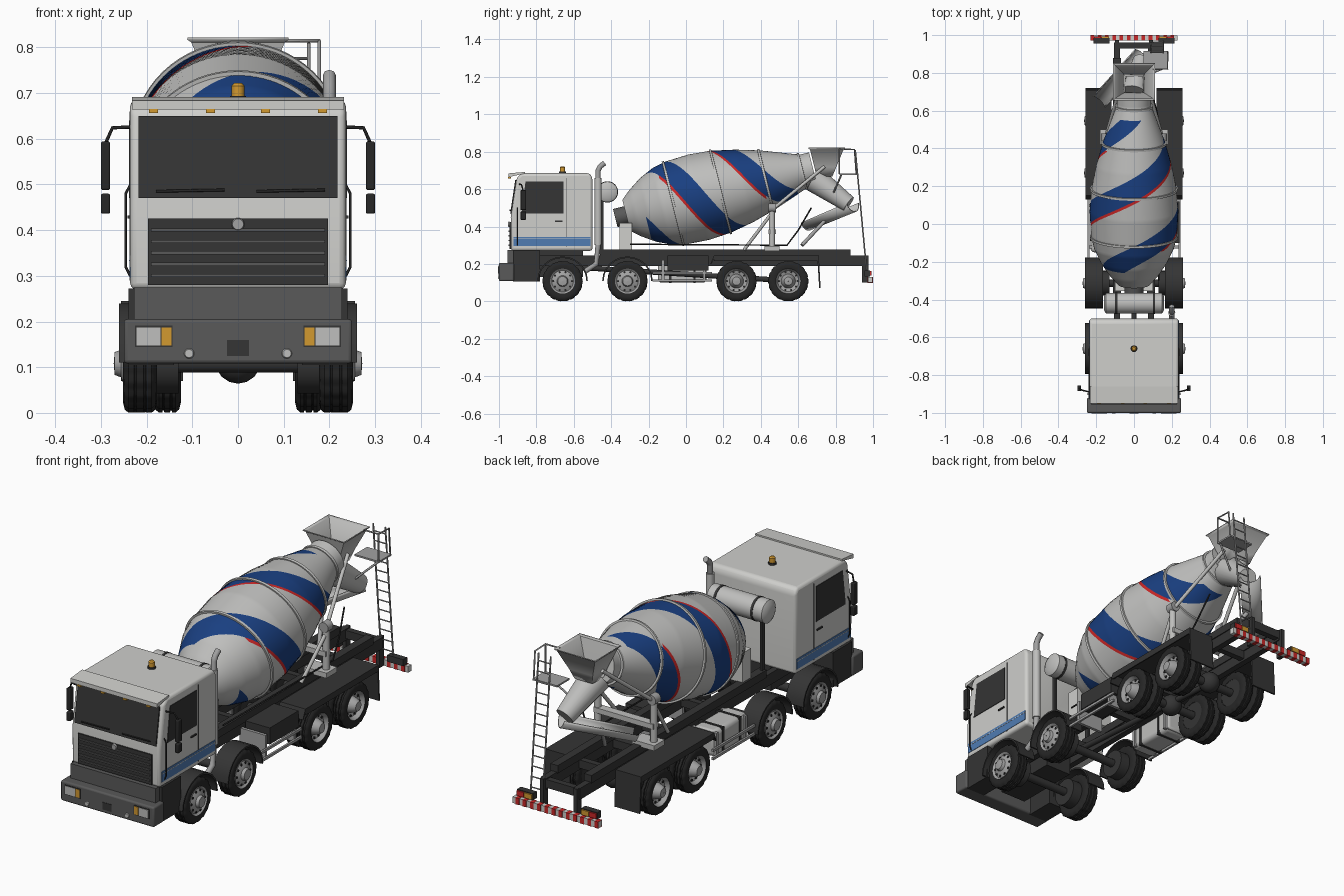
import bpy, bmesh
from math import sin, cos, pi, tau, radians
from mathutils import Vector

cube = bpy.data.objects.get("Cube")
if cube:
    bpy.data.objects.remove(cube)


def paint(name, r, g, b):
    m = bpy.data.materials.new(name)
    m.use_nodes = True
    m.diffuse_color = (r, g, b, 1)
    m.node_tree.nodes["Principled BSDF"].inputs["Base Color"].default_value = (r, g, b, 1)
    return m


white = paint("cab white", .62, .62, .6)
pale = paint("drum grey", .52, .52, .51)
steel = paint("steel", .36, .36, .36)
grey = paint("bumper grey", .1, .1, .1)
dark = paint("chassis black", .035, .035, .035)
rubber = paint("rubber", .02, .02, .02)
navy = paint("navy blue", .01, .05, .22)
sky = paint("stripe blue", .08, .2, .45)
red = paint("red", .6, .02, .02)
amber = paint("amber", .65, .32, .03)


def finish(name, bm, *mats, bevel=0, shell=0):
    bmesh.ops.recalc_face_normals(bm, faces=bm.faces[:])
    me = bpy.data.meshes.new(name)
    bm.to_mesh(me)
    bm.free()
    ob = bpy.data.objects.new(name, me)
    bpy.context.collection.objects.link(ob)
    for m in mats:
        me.materials.append(m)
    if shell:
        ob.modifiers.new("shell", "SOLIDIFY").thickness = shell
    if bevel:
        mod = ob.modifiers.new("bevel", "BEVEL")
        mod.width, mod.segments, mod.limit_method = bevel, 3, "ANGLE"
    return ob


def skin(bm, rows, wrap=True, cap=False):
    """Join rows of points with quads."""
    rows = [[bm.verts.new(p) for p in row] for row in rows]
    n = len(rows[0])
    for a, b in zip(rows, rows[1:]):
        for i in range(n if wrap else n - 1):
            j = (i + 1) % n
            bm.faces.new((a[i], a[j], b[j], b[i]))
    if cap:
        bm.faces.new(rows[0])
        bm.faces.new(rows[-1])


def prism(name, outline, x0, x1, mat, bevel=0):
    """Extrude a (y, z) outline across x."""
    bm = bmesh.new()
    skin(bm, [[(x, y, z) for y, z in outline] for x in (x0, x1)], cap=True)
    return finish(name, bm, mat, bevel=bevel)


def box(name, x0, x1, y0, y1, z0, z1, mat, bevel=0):
    return prism(name, [(y0, z0), (y1, z0), (y1, z1), (y0, z1)], x0, x1, mat, bevel)


def lathe(name, profile, origin, axis, mat, segs=24, lug=0, cap=True, start=0, sweep=tau, shell=0):
    """Spin (distance along axis, radius) points around an axis."""
    q = Vector(axis).to_track_quat("Z", "Y")
    whole = sweep == tau
    rows = []
    for t, r in profile:
        row = []
        for i in range(segs if whole else segs + 1):
            a = start + sweep * i / segs
            k = r * (1 - lug * (i // 2 % 2)) if r > .1 else r
            row.append(Vector(origin) + q @ Vector((k * cos(a), k * sin(a), t)))
        rows.append(row)
    bm = bmesh.new()
    skin(bm, rows, whole, cap and whole)
    return finish(name, bm, mat, shell=shell)


def rod(name, a, b, r, mat, end=None, segs=12):
    d = Vector(b) - Vector(a)
    return lathe(name, [(0, r), (d.length, end or r)], a, d, mat, segs)


def pipe(name, points, r, mat):
    c = bpy.data.curves.new(name, "CURVE")
    c.dimensions, c.bevel_depth, c.bevel_resolution, c.use_fill_caps = "3D", r, 2, True
    s = c.splines.new("POLY")
    s.points.add(len(points) - 1)
    for p, co in zip(s.points, points):
        p.co = (*co, 1)
    c.materials.append(mat)
    bpy.context.collection.objects.link(bpy.data.objects.new(name, c))


# Cab shell, visor, windscreen and grille
prism("cab", [(-.935, .27), (-.937, .45), (-.905, .66), (-.88, .685), (-.515, .685), (-.5, .66), (-.5, .27)],
      -.236, .236, white, .014)
prism("sun_visor", [(-.95, .664), (-.86, .684), (-.86, .692), (-.95, .684)], -.232, .232, white)
prism("windscreen", [(-.94, .47), (-.913, .65), (-.905, .65), (-.93, .47)], -.218, .218, dark)
box("grille", -.197, .197, -.943, -.93, .28, .425, dark)
for i in range(5):
    z = .297 + i * .025
    box("grille_slat", -.19, .19, -.949, -.94, z, z + .007, grey)
lathe("grille_disc", [(0, .014), (.008, .012)], (0, -.943, .413), (0, -1, 0), steel)
for x in (-.185, -.06, .06, .185):
    box("marker_lamp", x - .01, x + .01, -.953, -.935, .657, .665, amber)
for x in (-.18, .04):
    rod("wiper", (x, -.942, .485), (x + .15, -.942, .488), .003, rubber)
lathe("beacon_base", [(0, .018), (.01, .018)], (0, -.66, .684), (0, 0, 1), dark)
lathe("beacon", [(0, .014), (.022, .014), (.028, .008)], (0, -.66, .694), (0, 0, 1), amber)

# Bumper
box("bumper_top", -.228, .228, -.955, -.9, .2, .275, grey)
box("bumper", -.25, .25, -1, -.92, .108, .205, grey, .008)
box("tow_plate", -.024, .024, -1.002, -.99, .125, .16, dark)

for s in (1, -1):
    # Lamps
    box("lamp_frame", s * .143, s * .226, -1.002, -.99, .144, .191, dark)
    box("turn_lamp", s * .146, s * .168, -1.004, -.99, .148, .187, amber)
    box("headlamp", s * .17, s * .222, -1.004, -.99, .148, .187, pale)
    lathe("fog_lamp", [(0, .011), (.004, .009)], (s * .107, -1, .13), (0, -1, 0), pale)
    # Cab side
    prism("side_window", [(-.88, .47), (-.858, .64), (-.655, .64), (-.655, .47)], s * .23, s * .239, dark)
    box("side_stripe", s * .23, s * .238, -.922, -.51, .295, .345, sky)
    box("stripe_line", s * .23, s * .239, -.922, -.51, .332, .335, white)
    box("door_seam", s * .23, s * .2375, -.642, -.639, .29, .66, grey)
    box("door_handle", s * .23, s * .242, -.7, -.66, .425, .432, dark)
    pipe("grab_rail", [(s * .235, -.9, .5), (s * .246, -.9, .48), (s * .246, -.9, .32), (s * .236, -.9, .3)],
         .003, rubber)
    pipe("mirror_arm", [(s * .232, -.89, .626), (s * .275, -.88, .624), (s * .29, -.87, .59)], .004, rubber)
    box("mirror", s * .28, s * .3, -.885, -.855, .488, .594, rubber, .004)
    box("lower_mirror", s * .28, s * .3, -.885, -.855, .436, .48, rubber, .004)
    box("cab_step", s * .14, s * .24, -.925, -.78, .105, .272, dark)
    # Chassis rails and rear fenders
    box("chassis_rail", s * .075, s * .105, -.9, .96, .19, .245, dark)
    box("subframe_rail", s * .07, s * .11, -.46, .88, .24, .278, dark)
    prism("rear_fender", [(.13, .2), (.15, .245), (.71, .245), (.72, .07), (.712, .07), (.702, .236),
                          (.155, .236), (.136, .2)], s * .12, s * .256, dark)
    box("fender_lip", s * .25, s * .256, .15, .71, .215, .245, dark)
    # Side guards
    for z in (.105, .145):
        box("side_guard", s * .235, s * .245, -.18, .14, z, z + .012, steel)
    for y in (-.13, .09):
        box("guard_post", s * .1, s * .237, y, y + .015, .105, .22, steel)
    # Drum rear stand
    rod("stand_post", (s * .15, .46, .27), (s * .15, .46, .5), .016, pale)
    rod("stand_brace", (s * .12, .31, .275), (s * .15, .45, .46), .009, pale)
    rod("hopper_strut", (s * .15, .46, .49), (s * .07, .74, .72), .009, pale)
    box("stand_foot", s * .06, s * .18, .42, .5, .27, .295, pale)
    lathe("support_roller", [(0, .024), (.04, .024)], (s * .15, .44, .5), (0, 1, 0), steel)
    # Tail lamps and bar hangers
    box("tail_lamp_case", s * .13, s * .215, .955, .985, .134, .166, dark)
    box("tail_lamp", s * .175, s * .212, .985, .992, .138, .162, red)
    box("rear_turn_lamp", s * .133, s * .172, .985, .992, .138, .162, amber)
    box("bar_hanger", s * .08, s * .1, .94, .975, .1, .245, dark)

# Side boxes between the axles
box("battery_box", .11, .24, -.1, .12, .165, .245, dark)
box("fuel_tank", -.23, -.11, -.15, .11, .1, .225, pale, .02)
for y in (-.09, .04):
    box("tank_strap", -.233, -.107, y, y + .012, .097, .228, dark)
for y in (-.85, -.45, -.1, .2, .42, .68, .93):
    box("crossmember", -.1, .1, y, y + .03, .2, .24, dark)
box("engine", -.07, .07, -.88, -.55, .13, .28, dark)
rod("drive_shaft", (0, -.55, .18), (0, .55, .11), .014, dark)


# Wheels
def tyre(x, width, y, s):
    w = width
    lathe("tyre", [(.004, .066), (0, .085), (.004, .101), (.012, .108), (w * .32, .108), (w * .34, .103),
                   (w * .38, .103), (w * .4, .108), (w * .6, .108), (w * .62, .103), (w * .66, .103),
                   (w * .68, .108), (w - .012, .108), (w - .004, .101), (w, .085), (w - .004, .066)],
          (s * x, y, .108), (-s, 0, 0), rubber, 72, lug=.025, cap=False)


steer_rim = [(.02, .067), (-.002, .067), (.006, .058), (0, .046), (-.006, .03), (-.02, .025), (-.022, .001)]
drive_rim = [(.04, .067), (.0, .067), (.02, .056), (.026, .038), (.0, .03), (-.012, .022), (-.014, .001)]
for y in (-.66, -.313, .27, .547):
    rear = y > 0
    rod("axle", (-.2, y, .108), (.2, y, .108), .02, dark)
    if rear:
        lathe("differential", [(.05 * -cos(a * pi / 8), .05 * sin(a * pi / 8) + .001) for a in range(9)],
              (0, y, .115), (1, 0, 0), dark)
    for s in (1, -1):
        if rear:
            tyre(.252, .06, y, s)
            tyre(.185, .06, y, s)
        else:
            tyre(.252, .075, y, s)
            arc = [(cos(a * pi / 12), sin(a * pi / 12)) for a in range(13)]
            prism("front_fender", [(y + .135 * c, .11 + .13 * k) for c, k in arc] +
                  [(y + .127 * c, .11 + .122 * k) for c, k in reversed(arc)], s * .165, s * .26, dark)
        lathe("rim", drive_rim if rear else steer_rim, (s * .25, y, .108), (-s, 0, 0), steel, 32, cap=False)
        for i in range(10):
            a = tau * i / 10
            x = .229 if rear else .247
            rod("rim_hole", (s * x, y + .05 * cos(a), .108 + .05 * sin(a)),
                (s * (x + .004), y + .05 * cos(a), .108 + .05 * sin(a)), .006, rubber, segs=8)
        rod("brake_drum", (s * .13, y, .108), (s * .215, y, .108), .066, dark, segs=24)

# Mixer drum: mesh columns follow the twist, so stripes are whole columns
base, along = Vector((0, -.32, .46)), Vector((0, cos(radians(14)), sin(radians(14))))
up = Vector((0, -along.z, along.y))
shape = [(0, .085), (.05, .128), (.12, .175), (.2, .212), (.27, .228), (.4, .235), (.52, .226),
         (.65, .2), (.78, .163), (.98, .09), (1.03, .09)]


def radius(t):
    for (a, ra), (b, rb) in zip(shape, shape[1:]):
        if t <= b:
            return ra + (rb - ra) * (t - a) / (b - a)
    return shape[-1][1]


cols, steps, half_pitch = 96, 103, .37
bm = bmesh.new()
rows = []
for k in range(steps + 1):
    t = k / 100
    twist = pi * (t - .2) / half_pitch
    angles = [twist + tau * i / cols for i in range(cols)]
    rows.append([base + along * t + radius(t) * (up * cos(a) + Vector((sin(a), 0, 0))) for a in angles])
skin(bm, rows, cap=True)
for i, f in enumerate(bm.faces):
    k, c = i // cols, (i % cols + 8) % (cols // 2)
    if 10 <= k < 92 and c < 16:
        f.material_index = 1
    elif 22 <= k < 75 and c in (16, 17):
        f.material_index = 2
finish("mixer_drum", bm, pale, navy, red)
for t in (.26, .52, .77, .97):
    r = radius(t)
    lathe("drum_ring", [(-.007, r - .006), (-.006, r + .007), (.006, r + .007), (.007, r - .006)],
          base + along * t, along, pale, 64, cap=False)
rod("drum_hub", base - along * .06, base, .05, grey, segs=24)
box("drum_pedestal", -.1, .1, -.355, -.29, .275, .42, white)
box("stand_beam", -.16, .16, .44, .48, .36, .385, pale)

# Water tank and exhaust behind the cab
lathe("water_tank", [(0, .035), (.012, .055), (.308, .055), (.32, .035)], (-.16, -.42, .585), (1, 0, 0), pale, 32)
for x in (-.1, .1):
    lathe("tank_band", [(0, .057), (.012, .057)], (x, -.42, .585), (1, 0, 0), dark, 32)
    box("tank_post", x, x + .012, -.46, -.44, .27, .56, dark)
pipe("exhaust", [(.2, -.54, .16), (.2, -.48, .2), (.2, -.47, .3), (.2, -.47, .7), (.2, -.46, .72), (.2, -.435, .74)],
     .014, steel)
rod("exhaust_sleeve", (.2, -.47, .3), (.2, -.47, .66), .019, pale)
pipe("water_line", [(.13, -.3, .305), (.13, .54, .3), (.12, .6, .38), (.1, .67, .5)], .004, rubber)


# Hopper and discharge chutes
def ring(x, y0, y1, z):
    return [(-x, y0, z), (x, y0, z), (x, y1, z), (-x, y1, z)]


bm = bmesh.new()
skin(bm, [ring(.045, .7, .78, .67), ring(.06, .69, .8, .72), ring(.1, .665, .84, .815), ring(.11, .655, .85, .822)])
finish("hopper", bm, pale, shell=.005)
rod("discharge_cone", (0, .69, .65), (.04, .87, .52), .07, pale, .045, 24)
lathe("chute", [(0, .05), (.35, .045)], (.04, .89, .525), (-.25, -.27, -.115), pale, 16, start=pi, sweep=pi, shell=.006)
rod("chute_arm", (0, .62, .3), (-.08, .76, .45), .01, steel)

# Platform, handrail and ladder
box("platform", .05, .18, .82, .915, .675, .683, steel)
pipe("handrail", [(.1, .82, .815), (.178, .82, .815), (.178, .9, .812), (.178, .91, .68)], .004, steel)
pipe("handrail_post", [(.178, .82, .68), (.178, .82, .815)], .004, steel)
pipe("platform_brace", [(.17, .83, .675), (.05, .78, .56)], .005, steel)
low, high = Vector((0, .965, .17)), Vector((0, .905, .81))
for x in (.09, .155):
    pipe("ladder_rail", [low + Vector((x, 0, 0)), high + Vector((x, 0, 0))], .004, steel)
for i in range(13):
    p = low.lerp(high, (i + .3) / 13)
    rod("ladder_rung", p + Vector((.09, 0, 0)), p + Vector((.155, 0, 0)), .003, steel, segs=8)

# Rear hazard bar
box("hazard_bar", -.23, .23, .972, .998, .1, .13, white)
for i in range(12):
    x = -.23 + i * .0385
    box("hazard_stripe", x, x + .019, .971, 1, .099, .131, red)

# Smooth the rounded parts, keep edges sharp
for ob in bpy.context.collection.objects:
    if ob.type == "MESH" and not ob.hide_render:
        ob.select_set(True)
        bpy.context.view_layer.objects.active = ob
bpy.ops.object.shade_smooth_by_angle(angle=radians(35))
